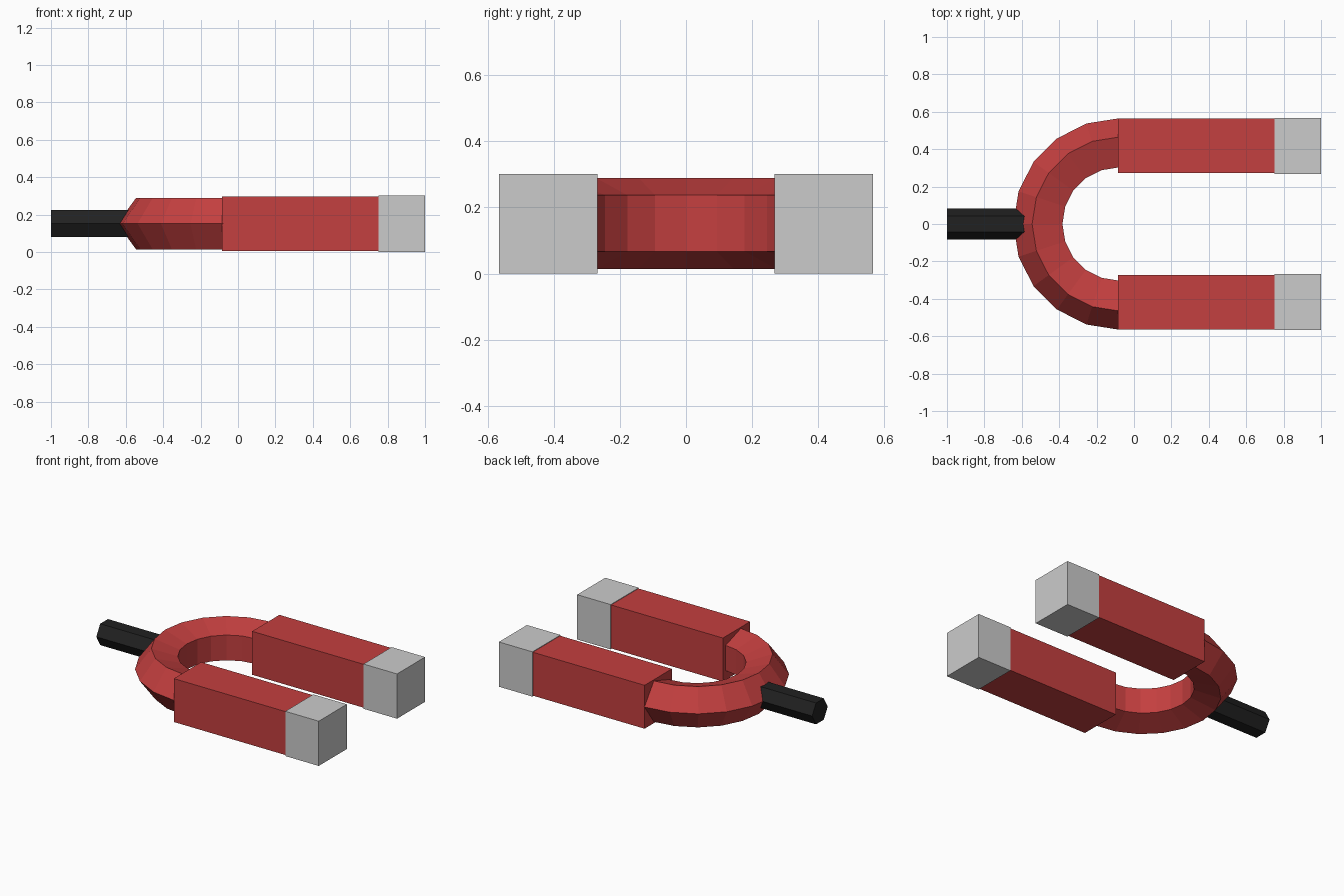
import bpy, bmesh
from math import cos, sin, pi, tau
from mathutils import Matrix, Vector

if "Cube" in bpy.data.objects:
    bpy.data.objects.remove(bpy.data.objects["Cube"])

ZC = 0.152      # mid height of bend and handle
BEND_X = -0.08  # centre of the U bend


def material(name, rgb):
    m = bpy.data.materials.new(name)
    m.diffuse_color = (*rgb, 1)
    m.use_nodes = True
    m.node_tree.nodes["Principled BSDF"].inputs["Base Color"].default_value = m.diffuse_color
    return m


red = material("red_paint", (0.55, 0.05, 0.05))
black = material("black_rubber", (0.015, 0.015, 0.015))


def add_object(name, bm, mat=None):
    bmesh.ops.recalc_face_normals(bm, faces=bm.faces)
    mesh = bpy.data.meshes.new(name)
    bm.to_mesh(mesh)
    bm.free()
    ob = bpy.data.objects.new(name, mesh)
    bpy.context.collection.objects.link(ob)
    if mat:
        mesh.materials.append(mat)
    return ob


def box(name, lo, hi, mat=None):
    lo, hi = Vector(lo), Vector(hi)
    bm = bmesh.new()
    bmesh.ops.create_cube(bm, size=1, matrix=Matrix.Translation((lo + hi) / 2)
                          @ Matrix.Diagonal((*(hi - lo), 1)))
    return add_object(name, bm, mat)


# U bend: five-sided section swept through a half circle
bm = bmesh.new()
ring = [bm.verts.new((BEND_X, 0.42 + 0.145 * cos(i * tau / 5), ZC + 0.145 * sin(i * tau / 5)))
        for i in range(5)]
edges = [bm.edges.new((ring[i], ring[(i + 1) % 5])) for i in range(5)]
bmesh.ops.spin(bm, geom=ring + edges, cent=(BEND_X, 0, 0), axis=(0, 0, 1),
               angle=pi, steps=10)
add_object("magnet_bend", bm, red)

# Arms and bare metal poles, mirrored across y
for side, name in ((1, "back"), (-1, "front")):
    y0, y1 = sorted((side * 0.272, side * 0.563))
    box(name + "_arm", (-0.085, y0, 0.005), (0.75, y1, 0.298), red)
    y0, y1 = sorted((side * 0.268, side * 0.567))
    box(name + "_pole", (0.75, y0, 0), (1, y1, 0.302))

# Handle: hexagonal bar with corners pointing sideways
bm = bmesh.new()
bmesh.ops.create_cone(bm, cap_ends=True, segments=6, radius1=0.083, radius2=0.083, depth=0.48,
                      matrix=Matrix.Translation((-0.76, 0, ZC)) @ Matrix.Rotation(pi / 2, 4, "Y")
                      )
h = add_object("handle", bm, black)
